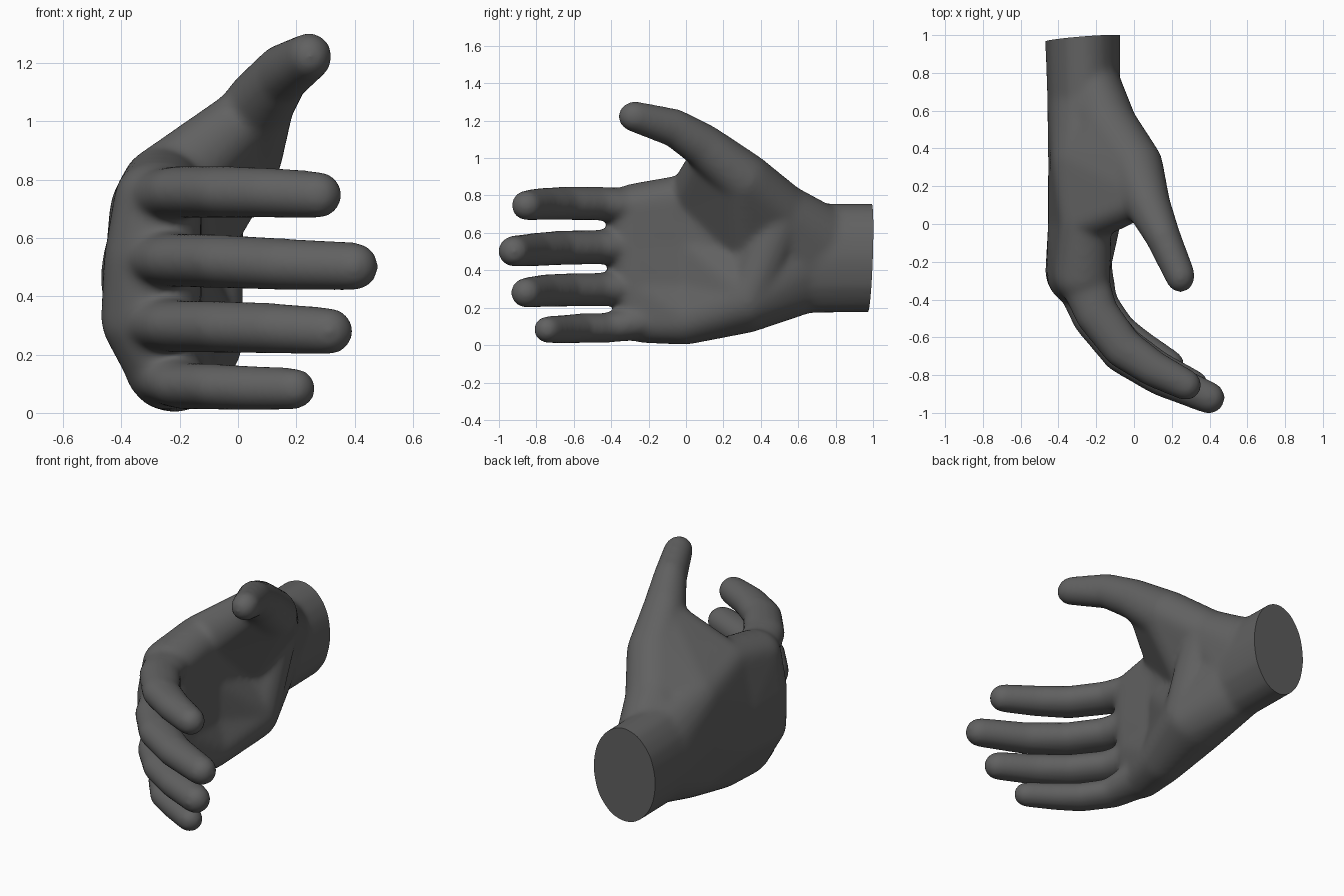
import bpy, bmesh
from mathutils import Vector

if "Cube" in bpy.data.objects:
    bpy.data.objects.remove(bpy.data.objects["Cube"])

skin = bpy.data.materials.new("dark_grey")
skin.diffuse_color = (0.12, 0.12, 0.12, 1)
skin.use_nodes = True
skin.node_tree.nodes["Principled BSDF"].inputs["Base Color"].default_value = skin.diffuse_color

# Unit sphere points shared by all the blobs
ball = bmesh.new()
bmesh.ops.create_icosphere(ball, subdivisions=3, radius=1)
sphere = [v.co.copy() for v in ball.verts]
ball.free()

points, polys = [], []


def hull(*blobs):
    """Convex skin around ellipsoids (x, y, z, rx, ry, rz)."""
    part = bmesh.new()
    for x, y, z, rx, ry, rz in blobs:
        for p in sphere:
            part.verts.new((x + p.x * rx, y + p.y * ry, z + p.z * rz))
    bmesh.ops.convex_hull(part, input=part.verts[:])
    bmesh.ops.recalc_face_normals(part, faces=part.faces[:])
    part.verts.index_update()
    start = len(points)
    points.extend(v.co.copy() for v in part.verts)
    polys.extend([start + v.index for v in f.verts] for f in part.faces)
    part.free()


def chain(blobs):
    for a, b in zip(blobs, blobs[1:]):
        hull(a, b)


# Palm: rows from index side to little-finger side
knuckles = [(-.275, -.27, .74, .15, .15, .125), (-.295, -.28, .53, .165, .15, .13),
            (-.30, -.26, .31, .17, .15, .13), (-.25, -.22, .13, .12, .15, .12)]
middle = [(-.26, 0, .775, .14, .1, .14), (-.29, 0, .53, .165, .1, .13),
          (-.285, 0, .31, .165, .1, .13), (-.215, 0, .14, .145, .1, .14)]
heel = [(-.28, .33, .70, .16, .15, .15), (-.27, .33, .47, .185, .15, .15),
        (-.19, .33, .245, .21, .15, .18)]
for i in range(3):
    hull(knuckles[i], knuckles[i + 1], middle[i], middle[i + 1])
hull(middle[0], middle[1], heel[0], heel[1])
hull(middle[1], middle[2], heel[1], heel[2])
hull(middle[2], middle[3], heel[2])

# Wrist, trimmed later
wrist = (-.265, .66, .465, .195, .1, .295)
hull(*heel, wrist)
hull(wrist, (-.275, 1.15, .465, .202, .1, .29))

# Fingers: x, y, z of each joint, then radius in plan and in height
fingers = [
    [(-.20, -.47, .757), (-.06, -.655, .757), (.10, -.765, .755), (.275, -.852, .747)],
    [(-.21, -.49, .523), (-.06, -.68, .52), (.14, -.81, .51), (.397, -.92, .502)],
    [(-.21, -.47, .297), (-.06, -.645, .295), (.12, -.765, .29), (.313, -.855, .28)],
    [(-.19, -.42, .092), (-.08, -.57, .09), (.04, -.65, .085), (.194, -.742, .083)],
]
radii = [(.118, .09), (.11, .09), (.098, .088), (.084, .082)]
scale = [1, 1.03, 1, .89]
for joints, knuckle, s in zip(fingers, knuckles, scale):
    root = (*knuckle[:3], .135, .13, .1)
    chain([root] + [(*p, r * s, r * s, h * s) for p, (r, h) in zip(joints, radii)])

# Thumb and the fleshy mound and web at its root
thumb = [(-.23, .80, .52, .14, .12, .205), (-.14, .52, .71, .16, .15, .155),
         (0, .31, .885, .155, .15, .15), (.075, .10, 1.06, .12, .12, .12),
         (.15, -.06, 1.16, .095, .095, .105), (.245, -.275, 1.222, .08, .09, .083)]
chain(thumb)
hull(thumb[0], thumb[1], wrist)
hull(thumb[1], thumb[2], heel[0], middle[0])
hull(thumb[2], (.05, .14, 1.03, .10, .10, .11), middle[0], heel[0])
hull(thumb[1], heel[1], heel[2])
hull(thumb[2], thumb[1], heel[1], middle[0])

mesh = bpy.data.meshes.new("hand")
mesh.from_pydata(points, [], polys)
hand = bpy.data.objects.new("hand", mesh)
bpy.context.collection.objects.link(hand)
bpy.context.view_layer.objects.active = hand
hand.select_set(True)

# Fuse everything into one soft skin
fuse = hand.modifiers.new("fuse", "REMESH")
fuse.mode = "VOXEL"
fuse.voxel_size = .013
soften = hand.modifiers.new("soften", "SMOOTH")
soften.factor = .5
soften.iterations = 30
for name in ("fuse", "soften"):
    bpy.ops.object.modifier_apply(modifier=name)

# Flat cut at the wrist
bm = bmesh.new()
bm.from_mesh(hand.data)
cut = bmesh.ops.bisect_plane(bm, geom=bm.verts[:] + bm.edges[:] + bm.faces[:],
                             plane_co=(-.27, .983, .465), plane_no=(-.08, 1, -.035),
                             clear_outer=True)
rim = [g for g in cut["geom_cut"] if isinstance(g, bmesh.types.BMEdge)]
bmesh.ops.contextual_create(bm, geom=rim)
bmesh.ops.recalc_face_normals(bm, faces=bm.faces[:])
bm.to_mesh(hand.data)
bm.free()

hand.data.materials.clear()
hand.data.materials.append(skin)
bpy.ops.object.shade_smooth_by_angle(angle=.7)
